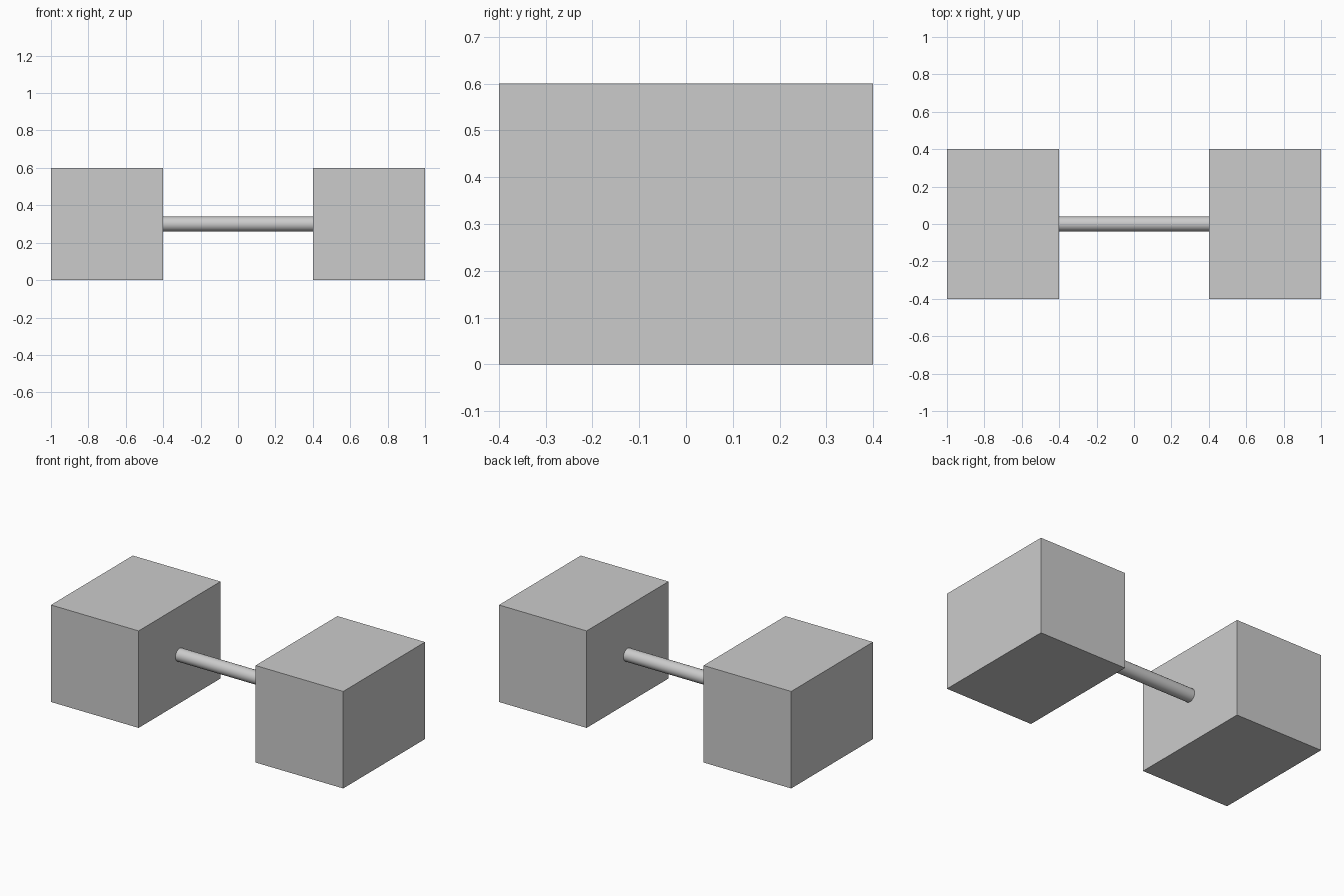
import bpy
from math import pi

if "Cube" in bpy.data.objects:
    bpy.data.objects.remove(bpy.data.objects["Cube"])

# Two end weights
for name, side in (("left_block", -1), ("right_block", 1)):
    bpy.ops.mesh.primitive_cube_add(size=1, location=(side * 0.7, 0, 0.3))
    block = bpy.context.object
    block.name = name
    block.scale = (0.6, 0.8, 0.6)
    bpy.ops.object.transform_apply(location=False, rotation=False, scale=True)

# Round handle bar joining the inner faces
bpy.ops.mesh.primitive_cylinder_add(vertices=32, radius=0.04, depth=0.8,
                                    location=(0, 0, 0.3), rotation=(0, pi / 2, 0))
bpy.context.object.name = "handle_bar"
bpy.ops.object.shade_smooth_by_angle()
